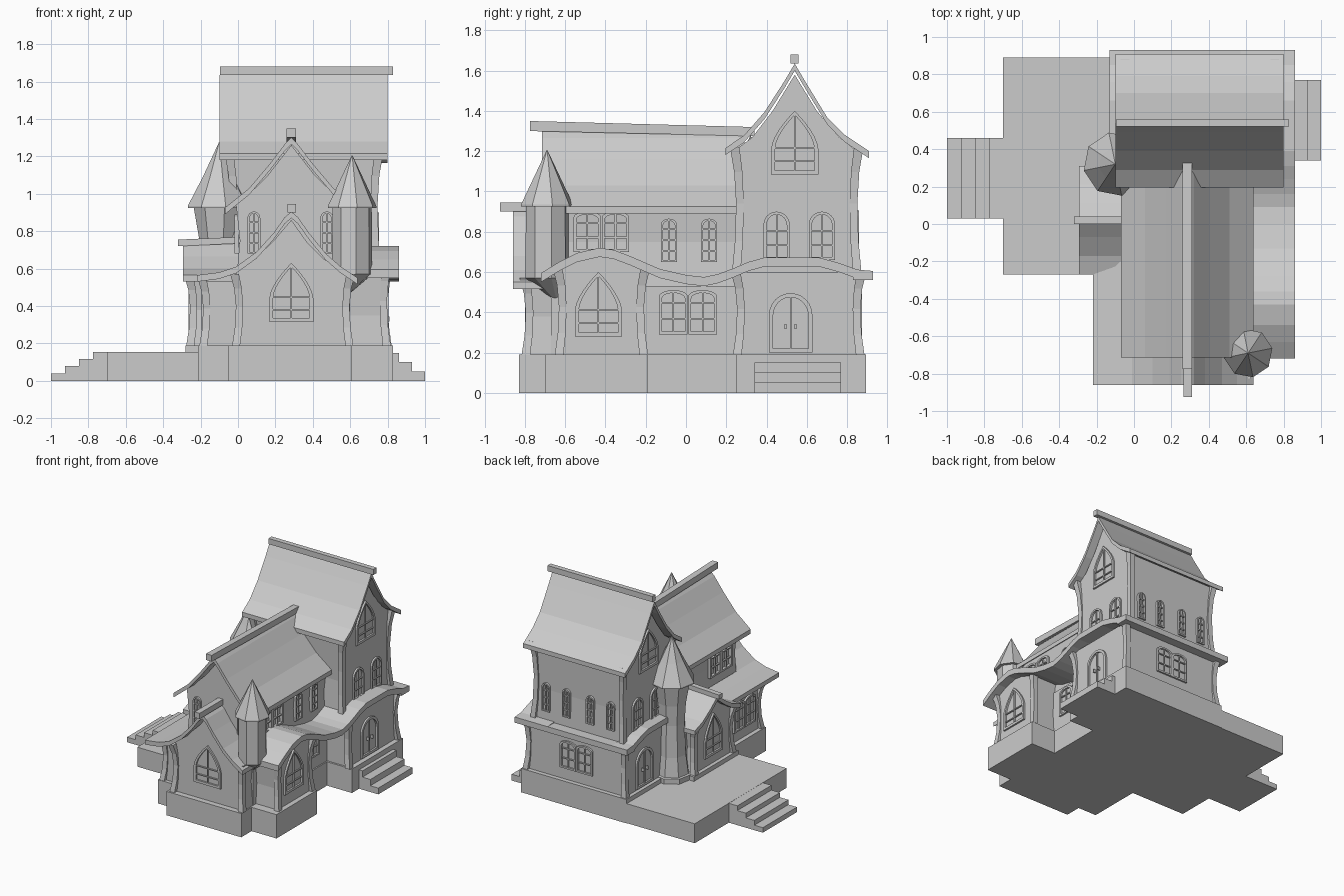
import bpy, bmesh
from math import sin, cos, pi
from mathutils import Vector

if "Cube" in bpy.data.objects:
    bpy.data.objects.remove(bpy.data.objects["Cube"])


def make(name, verts, faces):
    bm = bmesh.new()
    vs = [bm.verts.new(v) for v in verts]
    for f in faces:
        bm.faces.new([vs[i] for i in f])
    bmesh.ops.recalc_face_normals(bm, faces=bm.faces)
    me = bpy.data.meshes.new(name)
    bm.to_mesh(me)
    bm.free()
    ob = bpy.data.objects.new(name, me)
    bpy.context.collection.objects.link(ob)
    return ob


def prism(name, pts, axis, a, b):
    """Extrude a (y,z) outline along x or an (x,z) outline along y."""
    n = len(pts)
    v = [(c, p, z) if axis == 'x' else (p, c, z) for c in (a, b) for p, z in pts]
    f = [[i, (i + 1) % n, n + (i + 1) % n, n + i] for i in range(n)]
    return make(name, v, f + [list(range(n)), list(range(n, 2 * n))])


def box(name, x0, x1, y0, y1, z0, z1):
    return prism(name, [(x0, z0), (x1, z0), (x1, z1), (x0, z1)], 'y', y0, y1)


def ribbon(name, pts, axis, a, b, t=0.035):
    """Sheet of thickness t below a curved line."""
    return prism(name, pts + [(p, z - t) for p, z in reversed(pts)], axis, a, b)


def loft(name, rings, n=8, rot=0.2):
    """Stack n-sided rings given as (cx, cy, radius, z)."""
    v = [(x + r * cos(rot + 2 * pi * i / n), y + r * sin(rot + 2 * pi * i / n), z)
         for x, y, r, z in rings for i in range(n)]
    f = [[k * n + i, k * n + (i + 1) % n, (k + 1) * n + (i + 1) % n, (k + 1) * n + i]
         for k in range(len(rings) - 1) for i in range(n)]
    m = len(v)
    return make(name, v, f + [list(range(n)), list(range(m - n, m))])


def post(name, x, y, z0, z1, dx, dy):
    """Corner post bowed inward, (dx, dy) pointing out of the house."""
    h = z1 - z0
    loft(name, [(x + dx * o, y + dy * o, r, z0 + h * t) for t, o, r in
                ((0, .01, .03), (.25, -.003, .028), (.55, -.008, .027), (.8, 0, .029), (1, .018, .033))], 4, pi / 4)


DIRS = {'+x': (1, 0), '-x': (-1, 0), '+y': (0, 1), '-y': (0, -1)}


def window(name, face, pos, w, h, kind='round', cols=2, rows=3, f=0.014, d=0.014):
    nrm = Vector((*DIRS[face], 0))
    tan = Vector((-nrm.y, nrm.x, 0))
    s = {'point': .4, 'round': 1 - w / 2 / h, 'flat': .86}[kind]
    half = []
    for i in range(7):
        a = i / 6 * pi / 2
        t = i / 6 if kind == 'point' else sin(a)
        half.append((w / 2 * (1 - t ** 1.6) if kind == 'point' else w / 2 * cos(a), h * (s + (1 - s) * t)))
    half[-1] = (0, h)
    out = [(w / 2, 0)] + half + [(-x, z) for x, z in reversed(half[:-1])] + [(-w / 2, 0)]
    inn = [(x * (w - 2 * f) / w, f + z * (h - 2 * f) / h) for x, z in out]
    n = len(out)
    verts = [(u, v, e) for ring, e in ((out, -.01), (out, d), (inn, d), (inn, -.01)) for u, v in ring]
    faces = [[k * n + i, k * n + (i + 1) % n, (k + 1) % 4 * n + (i + 1) % n, (k + 1) % 4 * n + i]
             for k in range(4) for i in range(n)]

    def bar(u0, u1, v0, v1, e=d * .7):
        m = len(verts)
        verts.extend((u, v, q) for q in (-.005, e) for u, v in ((u0, v0), (u1, v0), (u1, v1), (u0, v1)))
        faces.extend([[m + j for j in q] for q in ((0, 1, 2, 3), (4, 5, 6, 7), (0, 1, 5, 4),
                                                    (1, 2, 6, 5), (2, 3, 7, 6), (3, 0, 4, 7))])
    for c in range(1, cols):
        u = -w / 2 + w * c / cols
        bar(u - .004, u + .004, f, h - f if abs(u) < .01 else h * s)
    for r in range(1, rows):
        v = h * max(s, .5) * r / (rows - .6)
        bar(-w / 2 + f, w / 2 - f, v - .004, v + .004)
    if rows == 0:                                   # door knobs
        for u in (-.03, .02):
            bar(u, u + .01, h * .4, h * .4 + .025, d * 1.5)
    p = Vector(pos)
    make(name, [p + tan * u + nrm * e + Vector((0, 0, v)) for u, v, e in verts], faces)


def pair(name, face, pos, w, h):
    for k in (-1, 1):
        o = Vector(pos) + k * w / 4 * Vector((-DIRS[face][1], DIRS[face][0], 0))
        window(name, face, o, w / 2 - .004, h, 'flat', 2, 3)


# Terrace, stairs and foundations
box('terrace', -.70, -.05, -.27, .89, 0, .155)
for i in range(4):
    box('terrace_step', -1 + .075 * i, -.925 + .075 * i, .03, .46, 0, .04 + .038 * i)
for i in range(3):
    box('door_step', 1 - .07 * (i + 1), 1 - .07 * i, .34, .77, 0, .05 + .05 * i)
box('tower_foundation', -.10, .83, .25, .895, 0, .19)
box('wing_foundation', -.215, .61, -.70, .25, 0, .19)
box('front_foundation', -.05, .61, -.83, -.70, 0, .19)
box('bay_foundation', .61, .83, -.70, -.19, 0, .19)
box('left_foundation', -.28, -.2, -.26, .30, 0, .19)

# Tall rear block
box('tower_lower_wall', -.07, .79, .265, .86, .19, .60)
prism('tower_upper_wall', [(.25, .55), (.27, .85), (.25, 1.21), (.33, 1.27), (.43, 1.40), (.54, 1.58),
                           (.65, 1.40), (.76, 1.27), (.85, 1.2), (.84, .85), (.85, .55)], 'x', -.04, .74)
ribbon('tower_roof', [(.195, 1.215), (.29, 1.28), (.39, 1.395), (.49, 1.55), (.54, 1.635), (.59, 1.55),
                      (.70, 1.37), (.79, 1.28), (.91, 1.20)], 'x', -.10, .80)
box('tower_ridge', -.095, .83, .52, .56, 1.635, 1.68)

# Two storey wing
box('wing_lower_wall', -.18, .60, -.67, .27, .19, .53)
prism('wing_upper_wall', [(-.01, .53), (.01, .75), (-.01, .94), (.06, 1.0), (.16, 1.10), (.285, 1.26),
                          (.41, 1.10), (.51, 1.0), (.59, .94), (.575, .75), (.59, .53)], 'y', -.63, .27)
ribbon('wing_roof', [(-.07, .925), (.06, 1.03), (.17, 1.16), (.25, 1.265), (.285, 1.30), (.32, 1.265),
                     (.40, 1.16), (.51, 1.03), (.64, .925)], 'y', -.715, .29)
prism('wing_ridge', [(-.775, 1.30), (.34, 1.275), (.34, 1.32), (-.775, 1.35)], 'x', .26, .31)

# Low front gable with flared left eave
left_flare = [(-.22, .565), (-.10, .58), (-.01, .61)]
prism('front_gable_wall', [(-.02, .19), (.01, .38), (-.01, .58), (.10, .66), (.2, .76), (.285, .86),
                           (.37, .74), (.46, .65), (.60, .56), (.585, .38), (.60, .19)], 'y', -.785, -.60)
ribbon('front_gable_roof', left_flare + [(.10, .69), (.19, .79), (.25, .875), (.285, .905), (.32, .875),
                                         (.38, .79), (.47, .68), (.55, .61), (.64, .55)], 'y', -.86, -.62)
ribbon('left_eave', left_flare, 'y', -.62, .25)
box('front_ridge', .265, .31, -.925, -.62, .90, .945)

# Wavy skirt roof, right bay and tower skirts
hump = [(.24, .62), (.31, .65), (.39, .672), (.66, .672), (.76, .645), (.85, .612), (.93, .605)]
wave = [(-.72, .595), (-.63, .65), (-.54, .695), (-.43, .72), (-.36, .71), (-.28, .68), (-.13, .615),
        (0, .585), (.09, .575), (.16, .59)]
ribbon('wavy_skirt_roof', wave + hump, 'x', .57, .86, .045)
prism('bay_wall', [(-.63, .19), (-.21, .19), (-.22, .35), (-.21, .62), (-.30, .66), (-.43, .69),
                   (-.54, .67), (-.64, .61), (-.62, .35)], 'x', .55, .79)
ribbon('left_skirt_roof', hump[1:], 'x', -.13, .0, .045)
box('rear_skirt_roof', -.13, .86, .83, .93, .56, .605)

# Small left gable
prism('left_gable_wall', [(-.22, .19), (.26, .19), (.24, .38), (.26, .55), (.14, .62), (.02, .72),
                          (-.10, .62), (-.22, .55), (-.20, .38)], 'x', -.25, .02)
ribbon('left_gable_roof', [(-.27, .565), (-.17, .60), (-.07, .665), (.02, .735), (.11, .665), (.21, .60),
                           (.31, .565)], 'x', -.295, .03)
prism('left_gable_ridge', [(-.32, .72), (.02, .735), (.02, .77), (-.32, .755)], 'y', .0, .04)

# Turrets
x, y = -.10, .32
loft('left_turret_body', [(x, y, .145, .15), (x, y, .145, .195), (x, y, .13, .20), (x, y, .11, .35),
                          (x, y, .10, .60), (x, y, .11, .76), (x, y, .14, .93)])
loft('left_turret_roof', [(x, y, .172, .925), (x, y, .172, .935), (x, y, .09, 1.09), (x, y, .002, 1.275)])
x, y = .61, -.69
loft('right_turret_body', [(x - .03, y + .04, .02, .47), (x, y, .11, .57), (x, y, .107, .93)])
loft('right_turret_roof', [(x, y, .132, .925), (x, y, .132, .935), (x, y, .002, 1.205)])

# Corner posts
for px, dx in ((-.06, -1), (.79, 1)):
    for py, dy in ((.265, -1), (.855, 1)):
        post('tower_lower_post', px, py, .19, .60, dx, dy)
for px, dx in ((-.03, -1), (.735, 1)):
    for py, dy in ((.26, -1), (.84, 1)):
        post('tower_upper_post', px, py, .6, 1.22, dx, dy)
for px, dx in ((0, -1), (.585, 1)):
    post('front_post', px, -.785, .19, .57, dx, -1)
for py, dy in ((-.62, -1), (-.22, 1)):
    post('bay_post', .785, py, .19, .62, 1, dy)
post('wing_post', -.175, -.665, .19, .55, -1, -1)
for py, dy in ((-.21, -1), (.25, 1)):
    post('left_gable_post', -.245, py, .19, .56, -1, dy)

# Windows and doors
window('front_window', '-y', (.285, -.785, .315), .235, .315, 'point', 2, 3, .02)
for wx in (.085, .475):
    window('upper_front_window', '-y', (wx, -.63, .68), .068, .225, 'round', 2, 4, .01)
window('bay_window', '+x', (.79, -.435, .28), .235, .32, 'point', 2, 3, .02)
window('left_gable_window', '-x', (-.25, .02, .26), .22, .33, 'point', 2, 3, .02)
pair('recess_window', '+x', (.60, .01, .29), .29, .22)
pair('wing_right_window', '+x', (.585, -.42, .70), .28, .20)
for wy in (-.085, .115):
    window('wing_small_window', '+x', (.585, wy, .65), .08, .215, 'flat', 2, 4, .01)
pair('wing_left_window', '-x', (-.005, -.42, .68), .28, .21)
pair('lower_left_window', '-x', (-.18, -.47, .27), .28, .23)
for face, wx, lx in (('+x', .74, .79), ('-x', -.04, -.07)):
    window('tower_gable_window', face, (wx, .54, 1.085), .235, .315, 'point', 2, 3, .02)
    for wy in (.45, .675):
        window('tower_side_window', face, (wx, wy, .66), .13, .24, 'round', 2, 3)
    dy = .52 if face == '+x' else .63
    window('door', face, (lx, dy, .20), .215, .295, 'round', 2, 0, .02)
for wx in (.07, .25, .46, .64):
    window('rear_window', '+y', (wx, .845, .68), .068, .225, 'round', 2, 4, .01)
pair('rear_lower_window', '+y', (.36, .86, .28), .29, .22)
